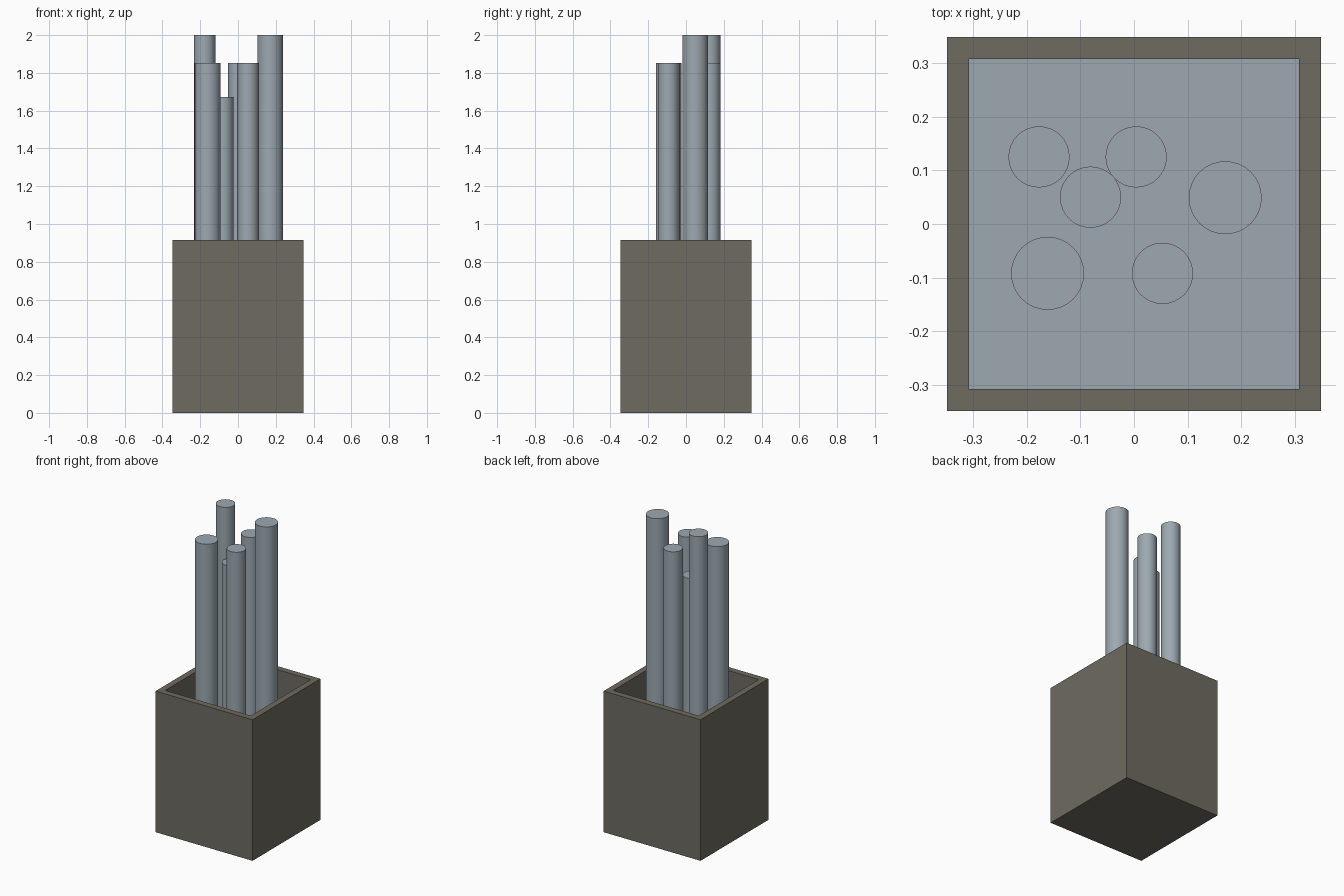
import bpy
import bmesh

if "Cube" in bpy.data.objects:
    bpy.data.objects.remove(bpy.data.objects["Cube"])


def material(name, rgb):
    m = bpy.data.materials.new(name)
    m.diffuse_color = (*rgb, 1.0)
    m.use_nodes = True
    m.node_tree.nodes["Principled BSDF"].inputs["Base Color"].default_value = m.diffuse_color
    return m


stone = material("dark_taupe", (0.156, 0.147, 0.119))
steel = material("blue_grey", (0.335, 0.395, 0.435))

HEIGHT, HALF, INNER, FLOOR = 0.916, 0.348, 0.291, 0.06


# Square open-topped container, hollowed by inset and push-down
bm = bmesh.new()
bmesh.ops.create_cube(bm, size=1.0)
for v in bm.verts:
    v.co.x *= HALF * 2
    v.co.y *= HALF * 2
    v.co.z = HEIGHT if v.co.z > 0 else 0.0
bm.normal_update()
top = max(bm.faces, key=lambda f: f.calc_center_median().z)
bmesh.ops.inset_individual(bm, faces=[top], thickness=HALF - INNER)
well = bmesh.ops.extrude_discrete_faces(bm, faces=[top])["faces"][0]
for v in well.verts:
    v.co.z = FLOOR
well.material_index = 1  # blue-grey inner floor
bmesh.ops.recalc_face_normals(bm, faces=bm.faces)
mesh = bpy.data.meshes.new("container")
bm.to_mesh(mesh)
bm.free()
mesh.materials.append(stone)
mesh.materials.append(steel)
bpy.context.collection.objects.link(bpy.data.objects.new("container", mesh))


# Rods standing in the container: x, y, radius, top height
rods = [
    (-0.177, 0.125, 0.057, 2.00),
    (0.004, 0.125, 0.057, 1.853),
    (-0.081, 0.050, 0.057, 1.673),
    (0.053, -0.092, 0.057, 1.853),
    (0.170, 0.049, 0.068, 2.00),
    (-0.161, -0.092, 0.068, 1.853),
]
for i, (x, y, r, z) in enumerate(rods, 1):
    bpy.ops.mesh.primitive_cylinder_add(
        vertices=32, radius=r, depth=z - FLOOR, location=(x, y, (z + FLOOR) / 2))
    rod = bpy.context.object
    rod.name = f"rod_{i}"
    rod.data.materials.append(steel)
    bpy.ops.object.shade_smooth_by_angle()
